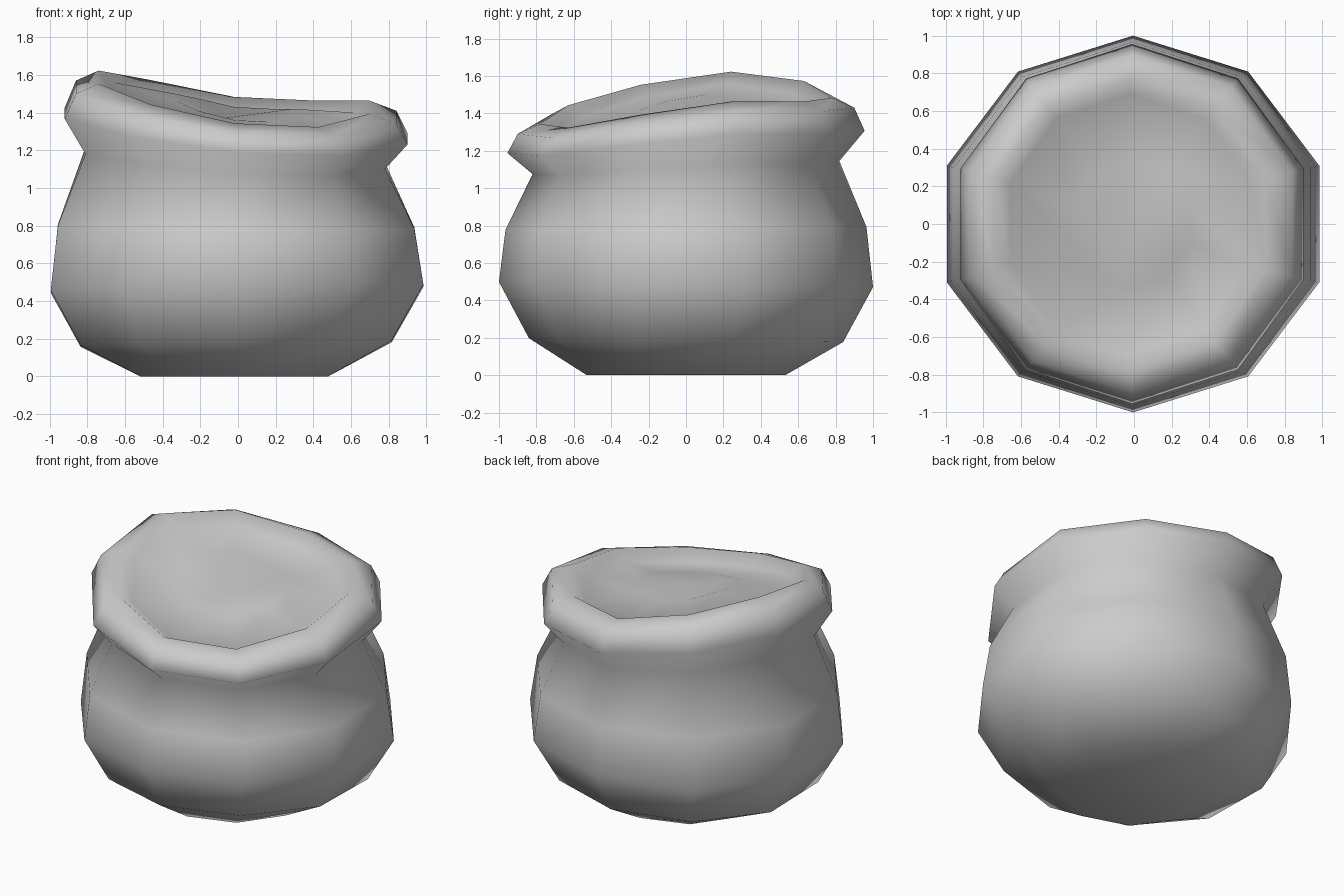
import bpy
import bmesh
from math import sin, cos, pi

cube = bpy.data.objects.get("Cube")
if cube:
    bpy.data.objects.remove(cube, do_unlink=True)


def material(name, color):
    mat = bpy.data.materials.new(name)
    mat.use_nodes = True
    mat.diffuse_color = color
    mat.node_tree.nodes["Principled BSDF"].inputs["Base Color"].default_value = color
    return mat


cloth = material("grey cloth", (0.6, 0.6, 0.6, 1))

SIDES = 10
# Height change of the slumped rim at each corner, counter-clockwise from the back
SLUMP = [0.02, 0.11, 0.16, 0.09, -0.02, -0.12, -0.14, -0.07, 0.0, 0.0]

# Rings from the base to the inside: x radius, y radius, height, share of slump, x shift
RINGS = [
    (0.525, 0.53, 0.0, 0.0, -0.02),     # base
    (0.868, 0.84, 0.18, -0.15, -0.01),  # lower belly
    (1.04, 1.0, 0.475, -0.2, -0.005),   # widest belly
    (0.995, 0.965, 0.79, 0.1, -0.01),   # shoulder
    (0.836, 0.82, 1.135, 0.5, -0.015),  # neck
    (0.957, 0.955, 1.29, 0.85, -0.01),  # rolled lip, outer
    (0.894, 0.90, 1.41, 1.0, -0.01),    # rolled lip, upper
    (0.757, 0.78, 1.463, 1.0, -0.02),   # rim crest
    (0.67, 0.69, 1.40, 1.0, -0.02),     # inner edge
    (0.33, 0.34, 1.42, 0.5, -0.02),     # sagging filling
]

bm = bmesh.new()
loops = []
for rx, ry, z, share, shift in RINGS:
    loop = []
    for i, slump in enumerate(SLUMP):
        a = pi / 2 + 2 * pi * i / SIDES
        loop.append(bm.verts.new((rx * cos(a) + shift, ry * sin(a), z + share * slump)))
    loops.append(loop)

# Walls between neighbouring rings
for low, high in zip(loops, loops[1:]):
    for i in range(SIDES):
        j = (i + 1) % SIDES
        bm.faces.new((low[i], low[j], high[j], high[i]))

# Closed base and dimpled centre of the filling
bm.faces.new(loops[0][::-1])
dimple = bm.verts.new((-0.08, -0.2, 1.37))
for i in range(SIDES):
    bm.faces.new((loops[-1][i], loops[-1][(i + 1) % SIDES], dimple))

bmesh.ops.recalc_face_normals(bm, faces=bm.faces)
for face in bm.faces:
    face.smooth = True

mesh = bpy.data.meshes.new("sack")
bm.to_mesh(mesh)
bm.free()
mesh.materials.append(cloth)
sack = bpy.data.objects.new("sack", mesh)
bpy.context.collection.objects.link(sack)
